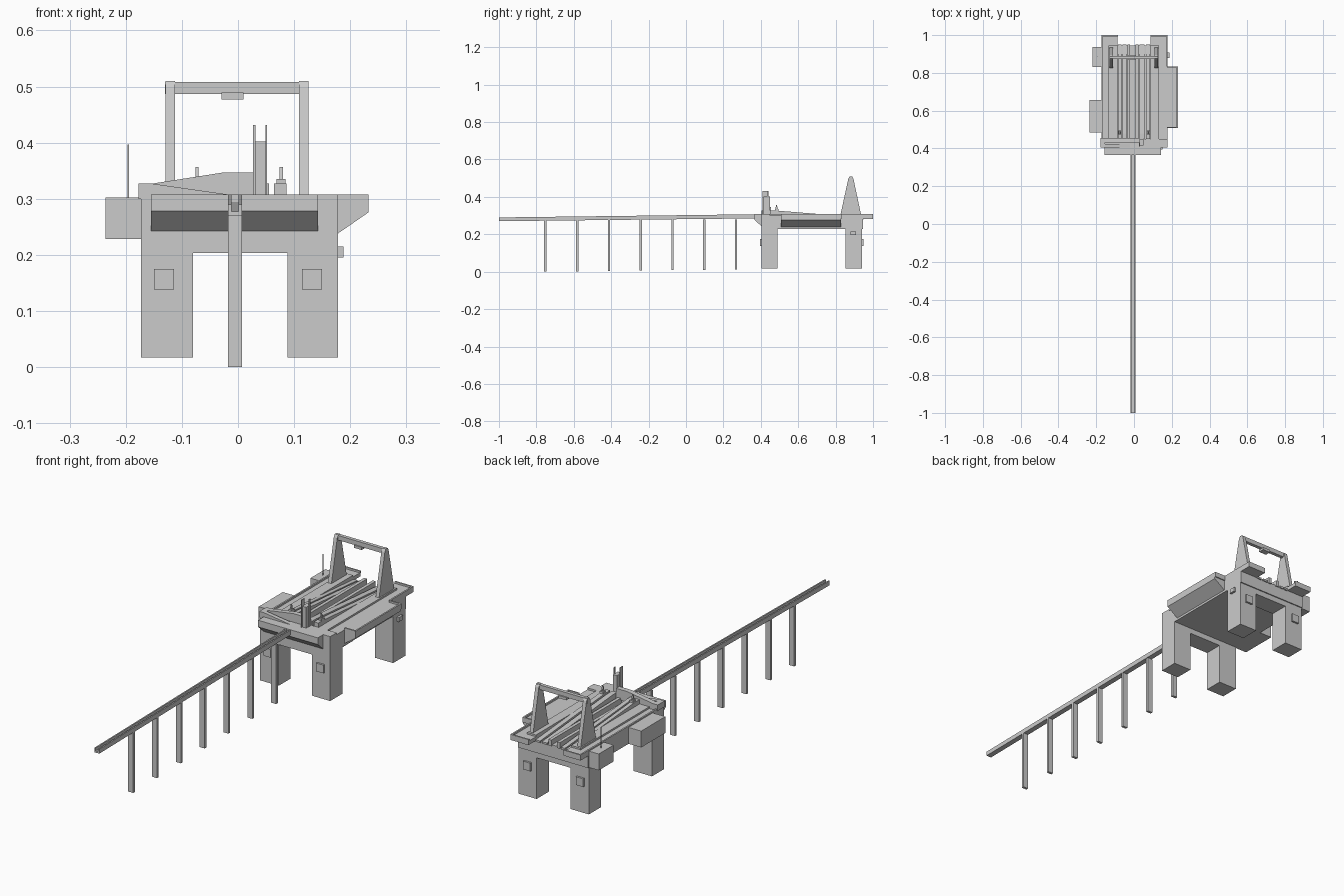
import bpy, bmesh
from mathutils import Vector


def prism(name, pts, axis, a, b):
    """Extrude a 2D profile from a to b along an axis (x: pts=yz, y: pts=xz, z: pts=xy)."""
    def place(p, t):
        return {'x': (t, p[0], p[1]), 'y': (p[0], t, p[1]), 'z': (p[0], p[1], t)}[axis]
    bm = bmesh.new()
    lo = [bm.verts.new(place(p, a)) for p in pts]
    hi = [bm.verts.new(place(p, b)) for p in pts]
    bm.faces.new(lo)
    bm.faces.new(hi)
    n = len(pts)
    for i in range(n):
        j = (i + 1) % n
        bm.faces.new((lo[i], lo[j], hi[j], hi[i]))
    bmesh.ops.recalc_face_normals(bm, faces=bm.faces)
    me = bpy.data.meshes.new(name)
    bm.to_mesh(me)
    bm.free()
    ob = bpy.data.objects.new(name, me)
    bpy.context.collection.objects.link(ob)
    return ob


def box(name, x0, x1, y0, y1, z0, z1):
    return prism(name, [(x0, y0), (x1, y0), (x1, y1), (x0, y1)], 'z', z0, z1)


# Four pillar legs with hatch plates and cross beams
for end, y0, y1, hatch in (("front", 0.404, 0.49, (0.395, 0.405)), ("rear", 0.853, 0.94, (0.939, 0.949))):
    for side, x0, x1 in (("left", -0.173, -0.08), ("right", 0.088, 0.178)):
        box(f"{end}_{side}_leg", x0, x1, y0, y1, 0.017, 0.285)
        cx = -0.132 if side == "left" else 0.132
        box(f"{end}_{side}_hatch", cx - 0.018, cx + 0.018, *hatch, 0.138, 0.175)
    box(f"{end}_cross_beam", -0.08, 0.088, y0, y1, 0.203, 0.23)
box("right_side_hatch", 0.177, 0.188, 0.88, 0.908, 0.195, 0.215)

# Hull and overhanging front lip
box("hull", -0.173, 0.178, 0.404, 0.945, 0.228, 0.285)
prism("front_lip", [(0.405, 0.242), (0.365, 0.278), (0.365, 0.308), (0.405, 0.308)], 'x', -0.155, 0.143)

# Deck: two side plates with rear tongues, plus the front landing
box("deck_front", -0.173, 0.178, 0.404, 0.45, 0.284, 0.308)
box("deck_left", -0.173, -0.087, 0.45, 1.0, 0.283, 0.300)
box("deck_right", 0.088, 0.178, 0.45, 1.0, 0.283, 0.300)
box("left_inner_curb", -0.135, -0.087, 0.45, 0.945, 0.299, 0.308)
box("right_inner_curb", 0.088, 0.132, 0.45, 0.945, 0.299, 0.308)
for name, x0, x1, o in (("left", -0.173, -0.085, -0.173), ("right", 0.088, 0.178, 0.171)):
    box(f"{name}_rear_parapet", x0, x1, 0.993, 1.0, 0.299, 0.308)
    box(f"{name}_edge_parapet", o, o + 0.007, 0.835, 0.995, 0.299, 0.308)
box("left_mid_parapet", -0.173, -0.166, 0.45, 0.835, 0.299, 0.308)

# Right sponson with sloping underside
prism("right_sponson", [(0.178, 0.238), (0.233, 0.276), (0.233, 0.300), (0.178, 0.300)], 'y', 0.507, 0.83)
box("sponson_outer_parapet", 0.226, 0.233, 0.507, 0.835, 0.285, 0.308)
box("sponson_front_parapet", 0.176, 0.233, 0.507, 0.514, 0.285, 0.308)
box("sponson_rear_parapet", 0.176, 0.233, 0.828, 0.835, 0.285, 0.308)

# Left side cabins and aerial
box("left_front_cabin", -0.236, -0.17, 0.485, 0.657, 0.228, 0.302)
box("left_rear_cabin", -0.221, -0.17, 0.832, 0.938, 0.228, 0.302)
box("aerial", -0.197, -0.194, 0.884, 0.887, 0.30, 0.397)

# Flat deck strips and descending ramps in the centre well
for i, (x0, x1) in enumerate(((-0.035, -0.02), (0.008, 0.023))):
    box(f"deck_strip_{i}", x0, x1, 0.45, 0.95, 0.28, 0.308)
for i, (x0, x1) in enumerate(((-0.085, -0.067), (-0.060, -0.040), (0.030, 0.055), (0.064, 0.086))):
    prism(f"ramp_{i}", [(0.45, 0.28), (0.45, 0.327), (0.48, 0.327), (0.95, 0.289), (0.95, 0.28)], 'x', x0, x1)

# Cross ramps at the front and their landing
box("ramp_landing", -0.177, -0.153, 0.405, 0.455, 0.30, 0.327)
prism("lower_cross_ramp", [(-0.153, 0.30), (-0.153, 0.327), (-0.02, 0.308), (-0.02, 0.30)], 'y', 0.405, 0.424)
prism("upper_cross_ramp", [(-0.153, 0.30), (-0.153, 0.327), (-0.025, 0.347), (0.03, 0.347), (0.03, 0.30)],
      'y', 0.432, 0.455)

# Control tower with two poles, and two small posts
box("tower", 0.03, 0.05, 0.415, 0.45, 0.30, 0.402)
box("tower_panel", 0.027, 0.031, 0.41, 0.432, 0.30, 0.431)
box("tower_pole", 0.049, 0.052, 0.432, 0.442, 0.30, 0.431)
for side, x in (("left", -0.073), ("right", 0.077)):
    box(f"{side}_post_base", x - 0.008, x + 0.008, 0.475, 0.495, 0.31, 0.335)
    prism(f"{side}_post", [(0.477, 0.33), (0.482, 0.357), (0.486, 0.357), (0.492, 0.33)], 'x', x - 0.003, x + 0.003)

# Gantry: two tapered frames, a top beam and a trolley
for side, x0 in (("left", -0.129), ("right", 0.109)):
    prism(f"gantry_{side}_frame",
          [(0.825, 0.30), (0.868, 0.498), (0.875, 0.510), (0.888, 0.510), (0.895, 0.498), (0.937, 0.30)],
          'x', x0, x0 + 0.017)
box("gantry_beam", -0.13, 0.126, 0.874, 0.890, 0.487, 0.508)
box("gantry_trolley", -0.029, 0.010, 0.868, 0.896, 0.477, 0.489)

# Long sloping channel track carried by posts
for name, x0, x1, drop in (("left_wall", -0.018, -0.012, 0), ("right_wall", 0.001, 0.007, 0), ("floor", -0.013, 0.002, 0.013)):
    prism(f"track_{name}", [(-1.0, 0.270), (-1.0, 0.290 - drop), (0.37, 0.307 - drop), (0.37, 0.285)], 'x', x0, x1)
for i in range(7):
    y = -0.752 + 0.17 * i
    box(f"track_post_{i}", -0.018, 0.007, y - 0.006, y + 0.006, 0.002 * i, 0.279)
